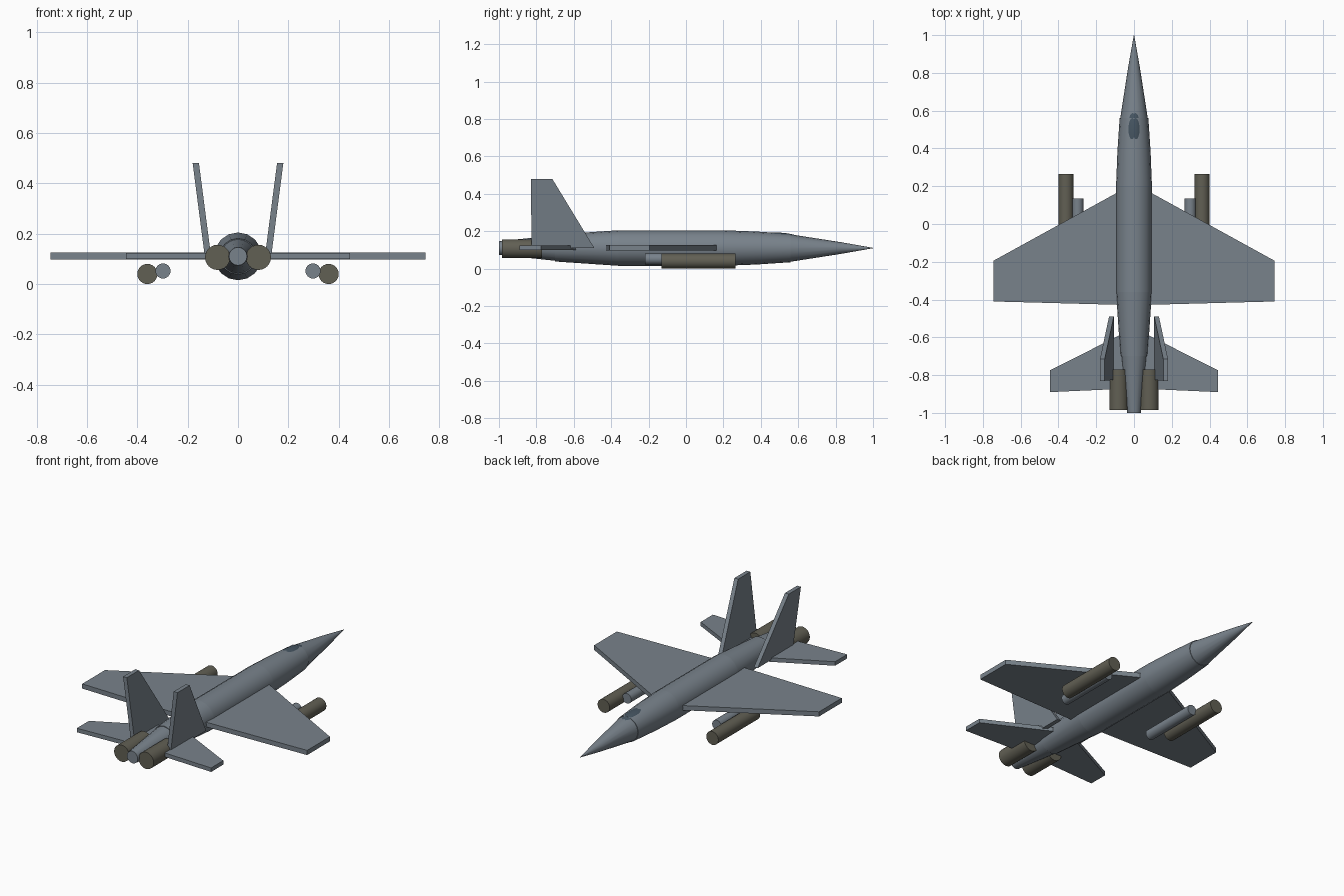
import bpy
import bmesh
import math
from mathutils import Matrix, Vector

if "Cube" in bpy.data.objects:
    bpy.data.objects.remove(bpy.data.objects["Cube"])


def material(name, rgb):
    m = bpy.data.materials.new(name)
    m.use_nodes = True
    m.diffuse_color = (*rgb, 1)
    m.node_tree.nodes["Principled BSDF"].inputs["Base Color"].default_value = (*rgb, 1)
    return m


GREY = material("airframe grey", (0.19, 0.225, 0.26))
OLIVE = material("exhaust olive", (0.12, 0.115, 0.088))
GLASS = material("canopy glass", (0.06, 0.09, 0.12))


def finish(name, bm, mat, smooth=False):
    bmesh.ops.recalc_face_normals(bm, faces=bm.faces)
    mesh = bpy.data.meshes.new(name)
    bm.to_mesh(mesh)
    bm.free()
    mesh.materials.append(mat)
    ob = bpy.data.objects.new(name, mesh)
    bpy.context.collection.objects.link(ob)
    if smooth:
        bpy.ops.object.select_all(action='DESELECT')
        ob.select_set(True)
        bpy.context.view_layer.objects.active = ob
        bpy.ops.object.shade_smooth_by_angle(angle=math.radians(32))
    return ob


def tube(name, x, z, stations, mat, sides=16):
    """Closed round body along y from (y, radius) stations."""
    bm = bmesh.new()
    rings = []
    for y, r in stations:
        ring = []
        for i in range(sides):
            a = math.tau * i / sides
            ring.append(bm.verts.new((x + r * math.cos(a), y, z + r * math.sin(a))))
        rings.append(ring)
    for a, b in zip(rings, rings[1:]):
        for i in range(sides):
            j = (i + 1) % sides
            bm.faces.new((a[i], a[j], b[j], b[i]))
    bm.faces.new(rings[0])
    bm.faces.new(rings[-1])
    return finish(name, bm, mat, True)


def slab(name, outline, offset, mat):
    """Flat plate: outline of points extruded by an offset vector."""
    bm = bmesh.new()
    face = bm.faces.new([bm.verts.new(p) for p in outline])
    out = bmesh.ops.extrude_face_region(bm, geom=[face])
    moved = [v for v in out["geom"] if isinstance(v, bmesh.types.BMVert)]
    bmesh.ops.translate(bm, verts=moved, vec=Vector(offset))
    return finish(name, bm, mat)


# Fuselage sections
AXIS = 0.11
tube("nose_cone", 0, AXIS, [(0.56, 0.073), (0.83, 0.031), (1.0, 0.001)], GREY)
tube("forward_fuselage", 0, AXIS, [(0.2, 0.095), (0.38, 0.088), (0.56, 0.076)], GREY)
tube("centre_fuselage", 0, AXIS, [(-0.36, 0.095), (0.2, 0.095)], GREY)
tube("aft_fuselage", 0, AXIS, [(-0.7, 0.072), (-0.36, 0.095)], GREY)
tube("tail_cone", 0, AXIS, [(-1.0, 0.036), (-0.7, 0.068)], GREY)

# Canopy bubble barely rising from the forward fuselage
bm = bmesh.new()
bmesh.ops.create_uvsphere(bm, u_segments=24, v_segments=16, radius=1,
                          matrix=Matrix.Translation((0, 0.475, 0.15))
                          @ Matrix.Diagonal((0.051, 0.15, 0.043, 1)))
finish("canopy", bm, GLASS, True)

# Paired parts
for side, s in (("left", 1), ("right", -1)):
    wing = [(0, 0.215), (0.745, -0.195), (0.745, -0.41), (0, -0.43)]
    slab(side + "_wing", [(s * x, y, 0.097) for x, y in wing], (0, 0, 0.028), GREY)

    tail = [(0, -0.55), (0.445, -0.775), (0.445, -0.89), (0, -0.87)]
    slab(side + "_tailplane", [(s * x, y, 0.099) for x, y in tail], (0, 0, 0.024), GREY)

    # Vertical fins lean outward
    fin = [(-0.825, 0.11), (-0.49, 0.11), (-0.715, 0.48), (-0.83, 0.48)]
    slab(side + "_fin", [(s * (0.107 + (z - 0.11) * 0.13), y, z) for y, z in fin],
         (s * 0.025, 0, 0), GREY)

    tube(side + "_engine", s * 0.081, 0.106, [(-0.985, 0.05), (-0.77, 0.05)], OLIVE, 24)
    tube(side + "_outer_store", s * 0.36, 0.04, [(-0.13, 0.04), (0.265, 0.04)], OLIVE, 24)
    tube(side + "_inner_store", s * 0.298, 0.052, [(-0.22, 0.03), (0.135, 0.03)], GREY, 24)
